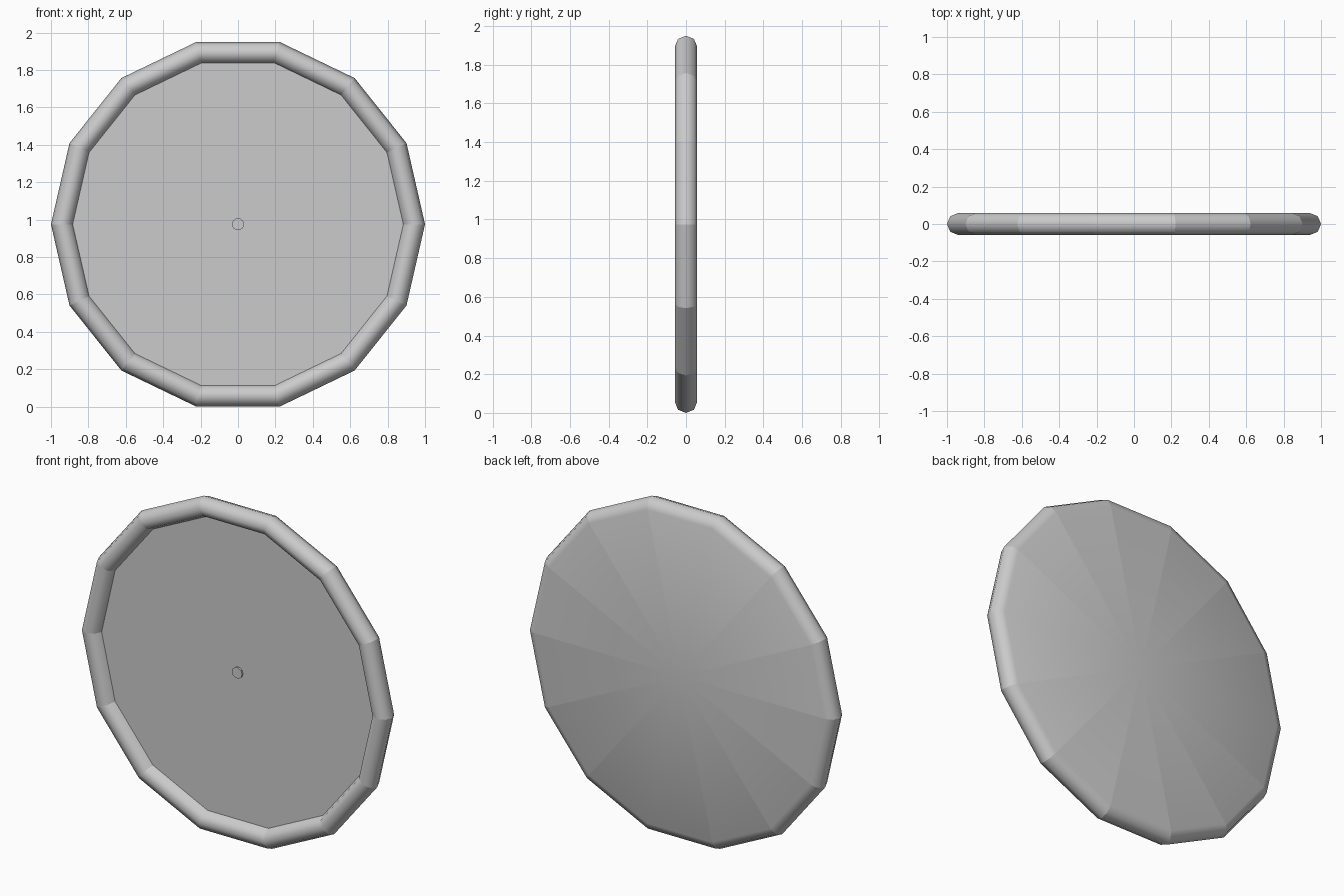
import bpy, bmesh
from math import cos, sin, pi, radians

SIDES = 14
CENTRE_Z = cos(pi / SIDES)
TUBE_RADIUS = 0.058
TUBE_CENTRE = 1 - TUBE_RADIUS

cube = bpy.data.objects.get("Cube")
if cube:
    bpy.data.objects.remove(cube, do_unlink=True)

grey = bpy.data.materials.new("plain_grey")
grey.use_nodes = True
colour = (0.6, 0.6, 0.6, 1)
grey.diffuse_color = colour
grey.node_tree.nodes["Principled BSDF"].inputs["Base Color"].default_value = colour


def lathe(name, profile, sides, smooth):
    """Turn (radius, y) points about the y axis, with crisp seams between sectors."""
    bm = bmesh.new()
    rings = []
    for r, y in profile:
        if r == 0:
            rings.append([bm.verts.new((0, y, 0))] * sides)
        else:
            angles = [2 * pi * k / sides for k in range(sides)]
            rings.append([bm.verts.new((r * cos(a), y, r * sin(a))) for a in angles])
    for inner, outer in zip(rings, rings[1:]):
        for k in range(sides):
            n = (k + 1) % sides
            corners = dict.fromkeys((inner[k], inner[n], outer[n], outer[k]))
            bm.faces.new(list(corners)).smooth = smooth
    # Edges that run along the profile separate the flat sectors
    for edge in bm.edges:
        a, b = (v.co for v in edge.verts)
        ra, rb = (a.x ** 2 + a.z ** 2) ** 0.5, (b.x ** 2 + b.z ** 2) ** 0.5
        if abs(ra - rb) > 1e-4 or abs(a.y - b.y) > 1e-4:
            edge.smooth = False
    bmesh.ops.recalc_face_normals(bm, faces=bm.faces)
    mesh = bpy.data.meshes.new(name)
    bm.to_mesh(mesh)
    bm.free()
    mesh.materials.append(grey)
    obj = bpy.data.objects.new(name, mesh)
    obj.location.z = CENTRE_Z
    bpy.context.collection.objects.link(obj)
    return obj


# Rounded rim running from the inner front edge round to the flat back
rim = [(TUBE_CENTRE + TUBE_RADIUS * cos(radians(a)), TUBE_RADIUS * sin(radians(a)))
       for a in range(180, 451, 45)]
lathe("rim_and_back", rim + [(0, TUBE_RADIUS)], SIDES, True)

# Flat front panel set inside the rim
panel_radius = TUBE_CENTRE - TUBE_RADIUS
lathe("front_panel", [(0, 0), (panel_radius, 0)], SIDES, False).data.flip_normals()

# Small raised button at the centre of the panel
lathe("centre_button", [(0, -0.01), (0.033, -0.01), (0.033, 0)], 10, False)

# Make the open panel face forward
panel = bpy.data.objects["front_panel"].data
if panel.polygons[0].normal.y > 0:
    panel.flip_normals()
